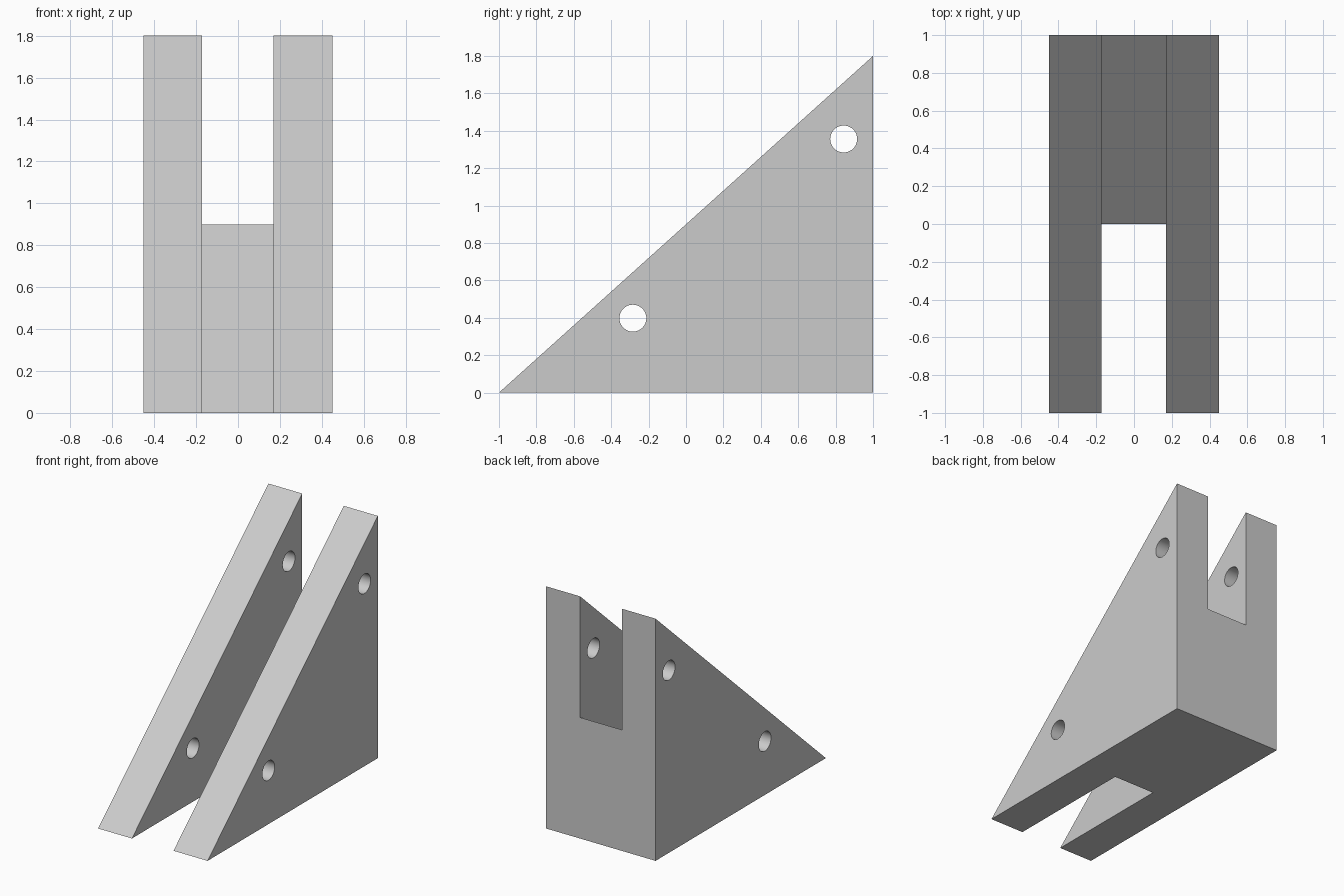
import bpy
import bmesh
import math

cube = bpy.data.objects.get("Cube")
if cube:
    bpy.data.objects.remove(cube, do_unlink=True)

grey = bpy.data.materials.new("light grey")
grey.use_nodes = True
grey.diffuse_color = (0.6, 0.6, 0.6, 1)
grey.node_tree.nodes["Principled BSDF"].inputs["Base Color"].default_value = (0.6, 0.6, 0.6, 1)


def prism(name, profile, x0, x1):
    """Extrude a (y, z) profile along x from x0 to x1."""
    bm = bmesh.new()
    face = bm.faces.new([bm.verts.new((x0, y, z)) for y, z in profile])
    new = bmesh.ops.extrude_face_region(bm, geom=[face])["geom"]
    verts = [v for v in new if isinstance(v, bmesh.types.BMVert)]
    bmesh.ops.translate(bm, verts=verts, vec=(x1 - x0, 0, 0))
    bmesh.ops.recalc_face_normals(bm, faces=bm.faces)
    mesh = bpy.data.meshes.new(name)
    bm.to_mesh(mesh)
    bm.free()
    mesh.materials.append(grey)
    obj = bpy.data.objects.new(name, mesh)
    bpy.context.collection.objects.link(obj)
    return obj


def circle(cy, cz, r, n=48):
    return [(cy + r * math.cos(i * math.tau / n), cz + r * math.sin(i * math.tau / n))
            for i in range(n)]


# Solid wedge
bracket = prism("slotted_wedge_bracket", [(-1, 0), (1, 0), (1, 1.8)], -0.45, 0.45)

# Slot between the cheeks, with its floor parallel to the slope
slot = [(-1.2, -1.08), (1.2, 1.08), (1.2, 2.4), (-1.2, 2.4)]
cutters = [prism("slot_cutter", slot, -0.172, 0.17)]

# Pin holes through both cheeks
for y, z in ((-0.284, 0.398), (0.843, 1.356)):
    cutters.append(prism("hole_cutter", circle(y, z, 0.072), -0.6, 0.6))

bpy.ops.object.select_all(action="DESELECT")
bpy.context.view_layer.objects.active = bracket
bracket.select_set(True)
for cutter in cutters:
    cutter.hide_render = True
    mod = bracket.modifiers.new("cut", "BOOLEAN")
    mod.operation = "DIFFERENCE"
    mod.solver = "EXACT"
    mod.object = cutter
    bpy.ops.object.modifier_apply(modifier=mod.name)
    bpy.data.objects.remove(cutter, do_unlink=True)

# Smooth hole walls, sharp edges elsewhere
bpy.ops.object.shade_smooth_by_angle(angle=math.radians(30))
